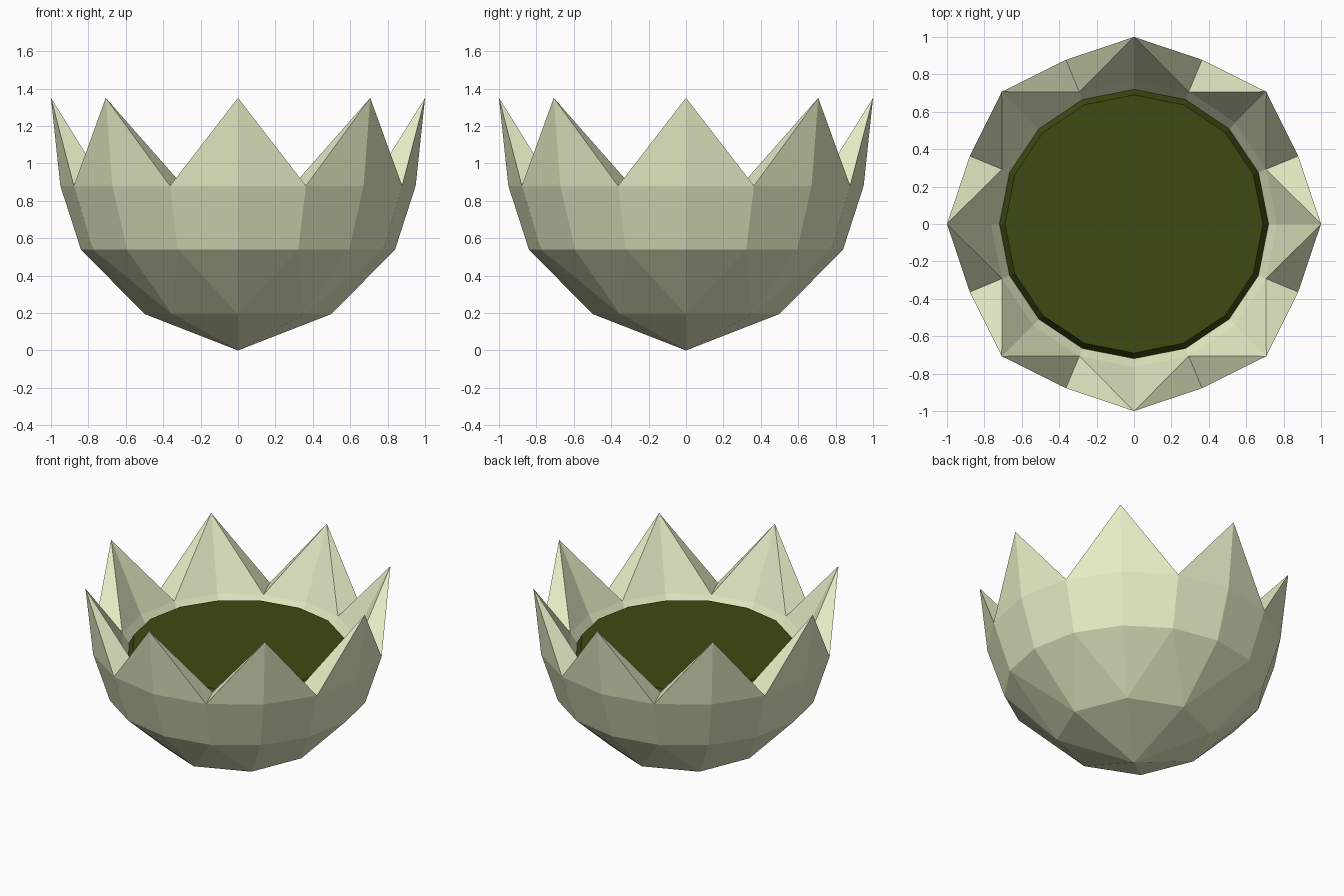
import bpy, bmesh, math

if "Cube" in bpy.data.objects:
    bpy.data.objects.remove(bpy.data.objects["Cube"])

N = 16  # sides of the pod


def make_mat(name, rgb):
    m = bpy.data.materials.new(name)
    m.diffuse_color = (*rgb, 1)
    m.use_nodes = True
    m.node_tree.nodes["Principled BSDF"].inputs["Base Color"].default_value = m.diffuse_color
    return m


def ring(bm, r, z, count=N):
    # ring of vertices, the first one facing +x
    return [bm.verts.new((r * math.cos(2 * math.pi * i / count),
                          r * math.sin(2 * math.pi * i / count), z))
            for i in range(count)]


def bridge(bm, lower, upper):
    n = len(lower)
    for i in range(n):
        j = (i + 1) % n
        bm.faces.new((lower[i], lower[j], upper[j], upper[i]))


def finish(bm, name, mat):
    bmesh.ops.recalc_face_normals(bm, faces=bm.faces[:])
    me = bpy.data.meshes.new(name)
    bm.to_mesh(me)
    bm.free()
    me.materials.append(mat)
    ob = bpy.data.objects.new(name, me)
    bpy.context.collection.objects.link(ob)
    return ob


# Pod shell with pointed sepals
bm = bmesh.new()
base = bm.verts.new((0, 0, 0))
low = ring(bm, 0.5, 0.195, 8)
mid = ring(bm, 0.84, 0.54)
outer = ring(bm, 0.95, 0.88)
inner = ring(bm, 0.765, 0.88)
lip = ring(bm, 0.72, 0.81)
tips = ring(bm, 1.0, 1.35, 8)
bridge(bm, mid, outer)
bridge(bm, inner, lip)
for k in range(8):
    n = (k + 1) % 8
    c, a, b = 2 * k, (2 * k - 1) % N, 2 * k + 1
    # faceted bottom
    bm.faces.new((base, low[n], low[k]))
    bm.faces.new((low[k], mid[a], mid[c]))
    bm.faces.new((low[k], mid[c], mid[b]))
    bm.faces.new((low[k], mid[b], low[n]))
    # sepal: outside, inside, then the two sides
    for loop in (outer, inner):
        bm.faces.new((loop[a], loop[c], tips[k]))
        bm.faces.new((loop[c], loop[b], tips[k]))
    for v in (a, b):
        bm.faces.new((outer[v], inner[v], tips[k]))
bm.faces.new(lip)  # closes the shell under the filling
finish(bm, "pod_shell", make_mat("pale_green", (0.79, 0.85, 0.56)))

# Dark filling with a chamfered edge
bm = bmesh.new()
bottom = ring(bm, 0.72, 0.812)
top = ring(bm, 0.69, 0.87)
bridge(bm, bottom, top)
bm.faces.new(top)
bm.faces.new(bottom[::-1])
finish(bm, "pod_filling", make_mat("dark_green", (0.045, 0.07, 0.006)))
